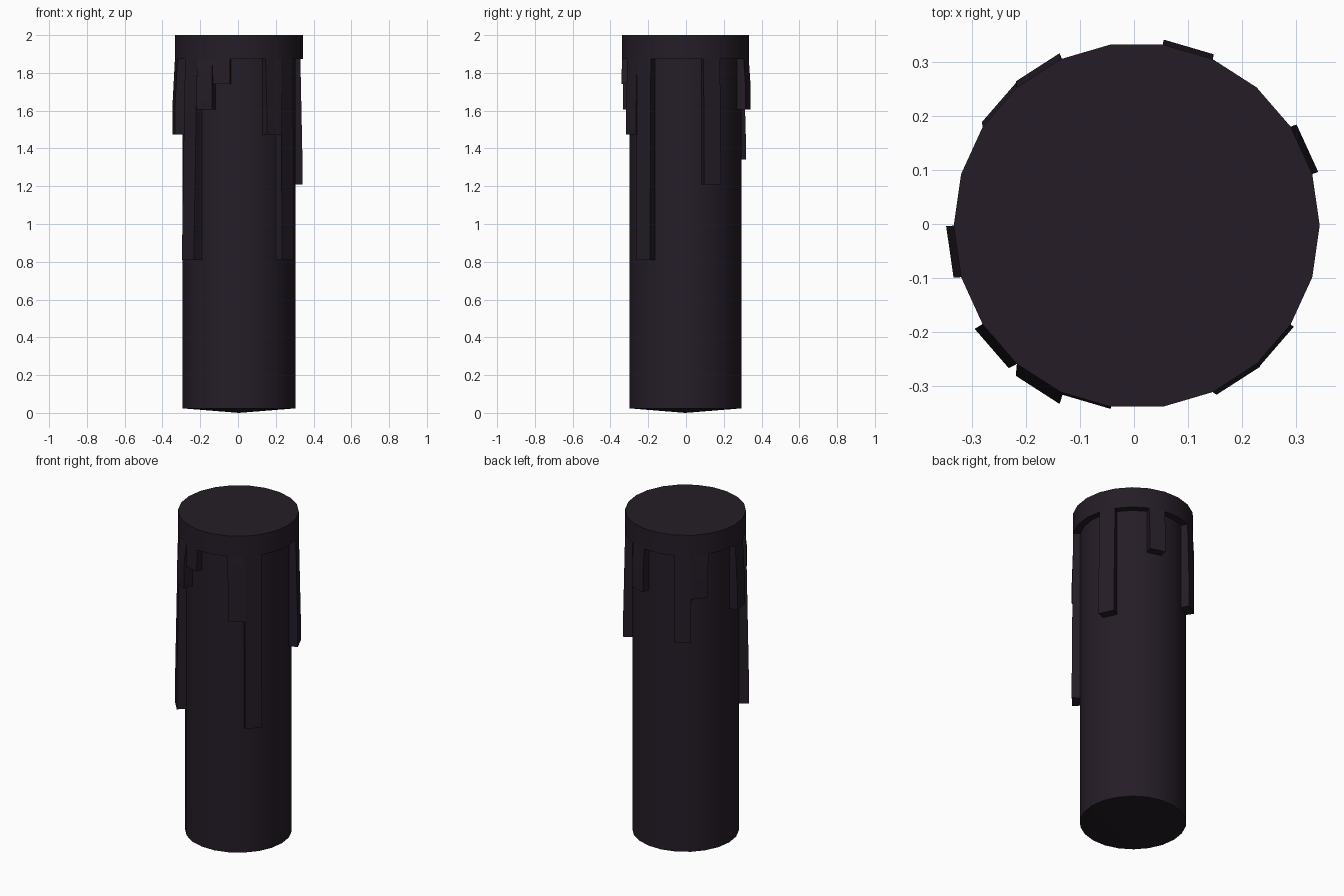
import bpy, bmesh, math
from mathutils import Vector

if "Cube" in bpy.data.objects:
    bpy.data.objects.remove(bpy.data.objects["Cube"])

N = 22                       # sides of the candle
CX, CY = 0.005, -0.003       # axis of the candle
R_BODY, R_RIM = 0.299, 0.339
Z_RIM, STEP = 1.873, 0.133   # underside of rim, drip step length

wax = bpy.data.materials.new("dark_wax")
wax.diffuse_color = (0.018, 0.012, 0.020, 1)
wax.use_nodes = True
wax.node_tree.nodes["Principled BSDF"].inputs["Base Color"].default_value = wax.diffuse_color


def ring_point(k, r, z):
    a = 2 * math.pi * k / N
    return Vector((CX + r * math.cos(a), CY + r * math.sin(a), z))


def finish(name, bm):
    bmesh.ops.remove_doubles(bm, verts=bm.verts, dist=1e-5)
    bmesh.ops.recalc_face_normals(bm, faces=bm.faces)
    me = bpy.data.meshes.new(name)
    bm.to_mesh(me)
    bm.free()
    me.materials.append(wax)
    ob = bpy.data.objects.new(name, me)
    bpy.context.collection.objects.link(ob)
    bpy.ops.object.select_all(action='DESELECT')
    ob.select_set(True)
    bpy.context.view_layer.objects.active = ob
    bpy.ops.object.shade_smooth_by_angle(angle=math.radians(30))
    return ob


def lathe(name, profile):
    bm = bmesh.new()
    for k in range(N):
        for (r0, z0), (r1, z1) in zip(profile, profile[1:]):
            pts = [ring_point(k, r0, z0), ring_point(k + 1, r0, z0),
                   ring_point(k + 1, r1, z1), ring_point(k, r1, z1)]
            if r0 == 0:
                pts.pop(1)
            elif r1 == 0:
                pts.pop(2)
            bm.faces.new([bm.verts.new(p) for p in pts])
    return finish(name, bm)


# Candle body with slightly pointed base, and thick melted rim with flat top
lathe("candle_body", [(0, 0), (R_BODY, 0.024), (R_BODY, Z_RIM)])
lathe("melted_rim", [(R_BODY, Z_RIM), (R_RIM, Z_RIM), (R_RIM, 2), (0, 2)])


# Wax drips: side index -> (steps down, sideways lean of the tip)
DRIPS = {
    1: (5, (0.011, 0.004)),
    4: (2, (0.002, 0.009)),
    7: (4, (-0.002, 0.011)),
    8: (2, (-0.002, 0.008)),
    11: (3, (-0.014, -0.001)),
    13: (8, (-0.015, -0.008)),
    14: (2, (-0.002, -0.022)),
    15: (1, (0.0, -0.004)),
    18: (3, (0.007, -0.005)),
    19: (8, (0.006, -0.004)),
}


def drip(k, steps, lean):
    bm = bmesh.new()
    tip = Z_RIM - steps * STEP
    levels = [(Z_RIM, 0.0)]
    if steps > 1:
        levels.append((tip + STEP, 1.0))    # last step hangs straight
    levels.append((tip, 1.0))
    rows = []
    for z, t in levels:
        shift = Vector((lean[0] * t, lean[1] * t, 0))
        pts = [ring_point(k, R_BODY, z), ring_point(k, R_RIM, z) + shift,
               ring_point(k + 1, R_RIM, z) + shift, ring_point(k + 1, R_BODY, z)]
        rows.append([bm.verts.new(p) for p in pts])
    for a, b in zip(rows, rows[1:]):
        for i in range(3):
            bm.faces.new((a[i], a[i + 1], b[i + 1], b[i]))
    bm.faces.new(rows[-1])
    finish(f"wax_drip_{k}", bm)


for k, (steps, lean) in DRIPS.items():
    drip(k, steps, lean)
